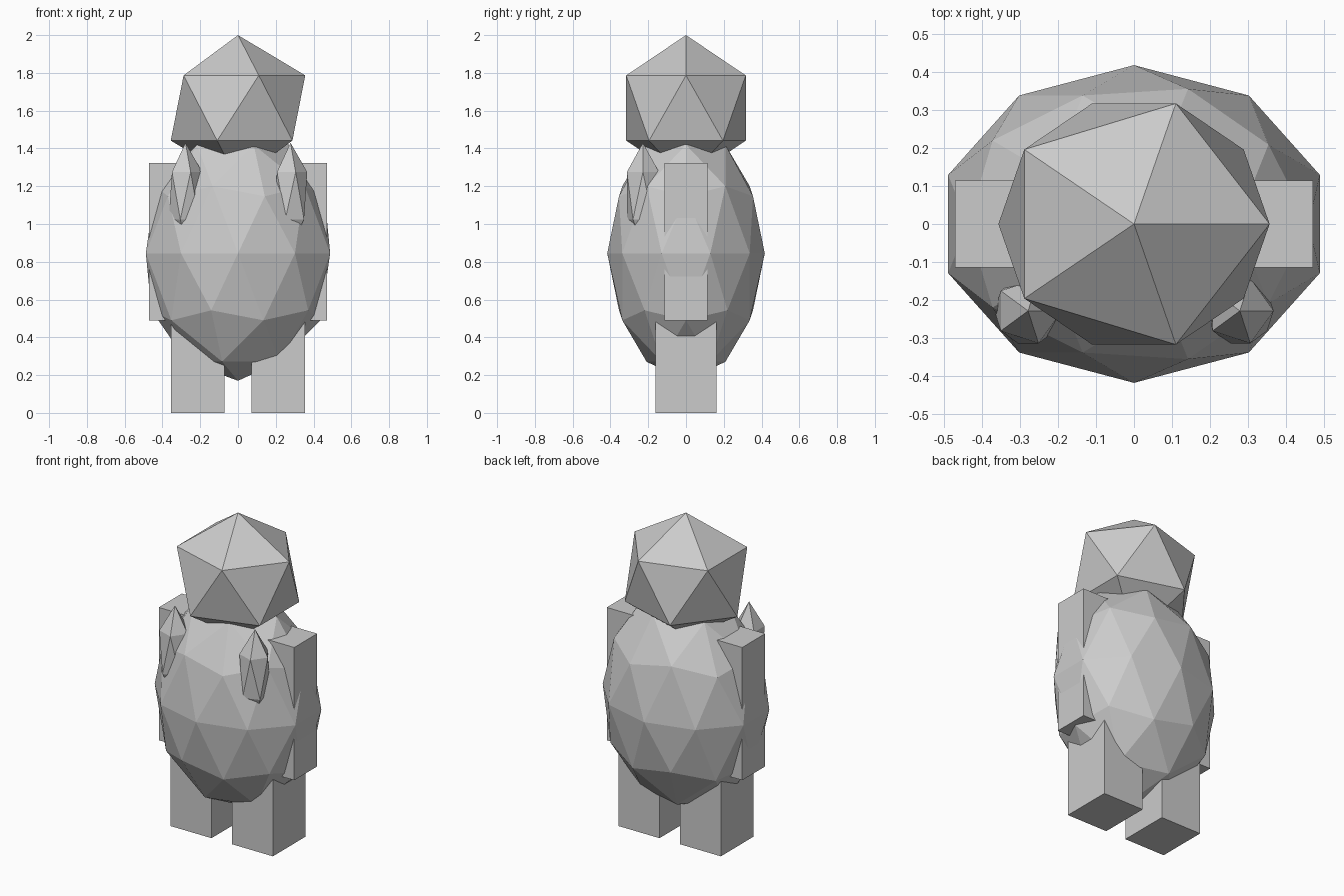
import bpy

if "Cube" in bpy.data.objects:
    bpy.data.objects.remove(bpy.data.objects["Cube"])


def ico(name, centre, radii, subdivisions):
    """Flat-shaded faceted ellipsoid."""
    bpy.ops.mesh.primitive_ico_sphere_add(subdivisions=subdivisions, radius=1, location=centre)
    ob = bpy.context.object
    ob.name = name
    ob.scale = radii
    return ob


def box(name, low, high):
    """Box between two opposite corners."""
    centre = [(a + b) / 2 for a, b in zip(low, high)]
    bpy.ops.mesh.primitive_cube_add(size=1, location=centre)
    ob = bpy.context.object
    ob.name = name
    ob.scale = [b - a for a, b in zip(low, high)]
    return ob


# Egg-shaped body and faceted head
ico("body", (0, 0, 0.845), (0.513, 0.417, 0.675), 2)
ico("head", (0, 0, 1.614), (0.398, 0.372, 0.386), 1)

for side, s in (("left", -1), ("right", 1)):
    # Arm block, sunk into the flank
    x = sorted((s * 0.26, s * 0.47))
    box(side + "_arm", (x[0], -0.114, 0.49), (x[1], 0.114, 1.323))
    # Leg block
    x = sorted((s * 0.071, s * 0.355))
    box(side + "_leg", (x[0], -0.161, 0), (x[1], 0.161, 0.58))
    # Narrow spike on the chest
    ico(side + "_chest_spike", (s * 0.278, -0.228, 1.15), (0.099, 0.1, 0.28), 1)
